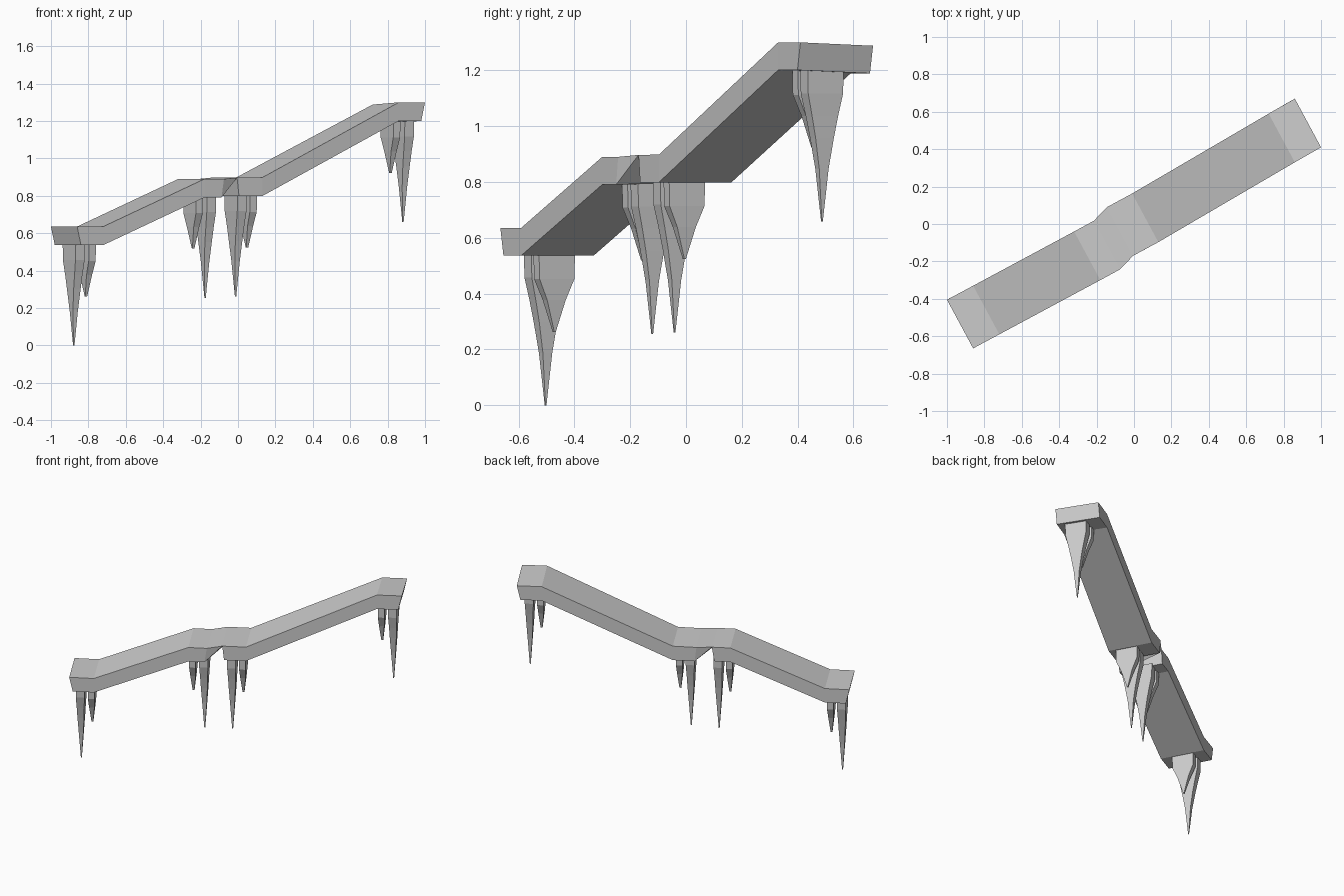
import bpy, bmesh, math
from mathutils import Vector

if "Cube" in bpy.data.objects:
    bpy.data.objects.remove(bpy.data.objects["Cube"])

ACROSS = Vector((-0.07, 0.13, 0))      # half width of the deck, towards the back
T = ACROSS.normalized()
S = Vector((T.y, -T.x, 0))             # direction along the bridge
THICK = 0.099


def finish(bm, name):
    bmesh.ops.recalc_face_normals(bm, faces=bm.faces[:])
    me = bpy.data.meshes.new(name)
    bm.to_mesh(me)
    bm.free()
    ob = bpy.data.objects.new(name, me)
    bpy.context.collection.objects.link(ob)
    return ob


def loft(name, rings):
    bm = bmesh.new()
    loops = [[bm.verts.new(p) for p in ring] for ring in rings]
    for a, b in zip(loops, loops[1:]):
        for i in range(4):
            j = (i + 1) % 4
            bm.faces.new((a[i], a[j], b[j], b[i]))
    bm.faces.new(loops[0])
    bm.faces.new(loops[-1])
    return finish(bm, name)


def ring(x, y, z, inset=0.0):
    """Deck section; the underside can be pulled in along the bridge."""
    c = Vector((x, y, z))
    d = S * inset - Vector((0, 0, THICK))
    return [c + ACROSS, c - ACROSS, c - ACROSS + d, c + ACROSS + d]


# Two deck flights, each with a flat landing at both ends
lower = [ring(-.93, -.535, .636, .023), ring(-.79, -.46, .636),
         ring(-.25, -.17, .89), ring(-.145, -.113, .89, -.015)]
upper = [ring(-.075, -.04, .897, .012), ring(.06, .033, .898),
         ring(.79, .46, 1.294), ring(.93, .54, 1.294, -.023)]
# Slight cross tilt of the top landing
for r in upper[2:]:
    for i in (0, 3):
        r[i].z -= .006
    for i in (1, 2):
        r[i].z += .006
loft("lower_deck", lower)
loft("upper_deck", upper)

# Wedge joining the two flights
L, U = lower[-1], upper[0]
bm = bmesh.new()
lb, lf, lu, ub, uf, uu = [bm.verts.new(p) for p in (L[0], L[1], L[2], U[0], U[1], U[3])]
for f in ((lb, lf, uf), (lb, uf, ub), (lf, lu, uf), (lb, ub, uu),
          (lu, uu, uf), (lb, uu, lu), (lb, lu, lf), (ub, uf, uu)):
    bm.faces.new(f)
finish(bm, "deck_joint")

# Spike supports: (depth below deck, half width across, half thickness along)
BIG = [(-.01, .073, .028), (.08, .071, .028), (.16, .053, .024),
       (.24, .037, .021), (.35, .019, .015), (.538, .002, .003)]
SMALL = [(-.01, .073, .021), (.085, .071, .021), (.16, .038, .017), (.275, .003, .006)]


def spike(name, x, y, z, profile):
    rings = []
    for d, w, h in profile:
        c = Vector((x, y, z - d))
        rings.append([c + T * w + S * h, c + T * w - S * h,
                      c - T * w - S * h, c - T * w + S * h])
    loft(name, rings)


for i, (bx, by, sx, sy, z) in enumerate((
        (-.878, -.503, -.813, -.472, .538),
        (-.176, -.121, -.24, -.155, .793),
        (-.013, -.041, .048, -.006, .799),
        (.882, .487, .815, .455, 1.197))):
    spike(f"long_spike_{i + 1}", bx, by, z, BIG)
    spike(f"short_spike_{i + 1}", sx, sy, z, SMALL)
